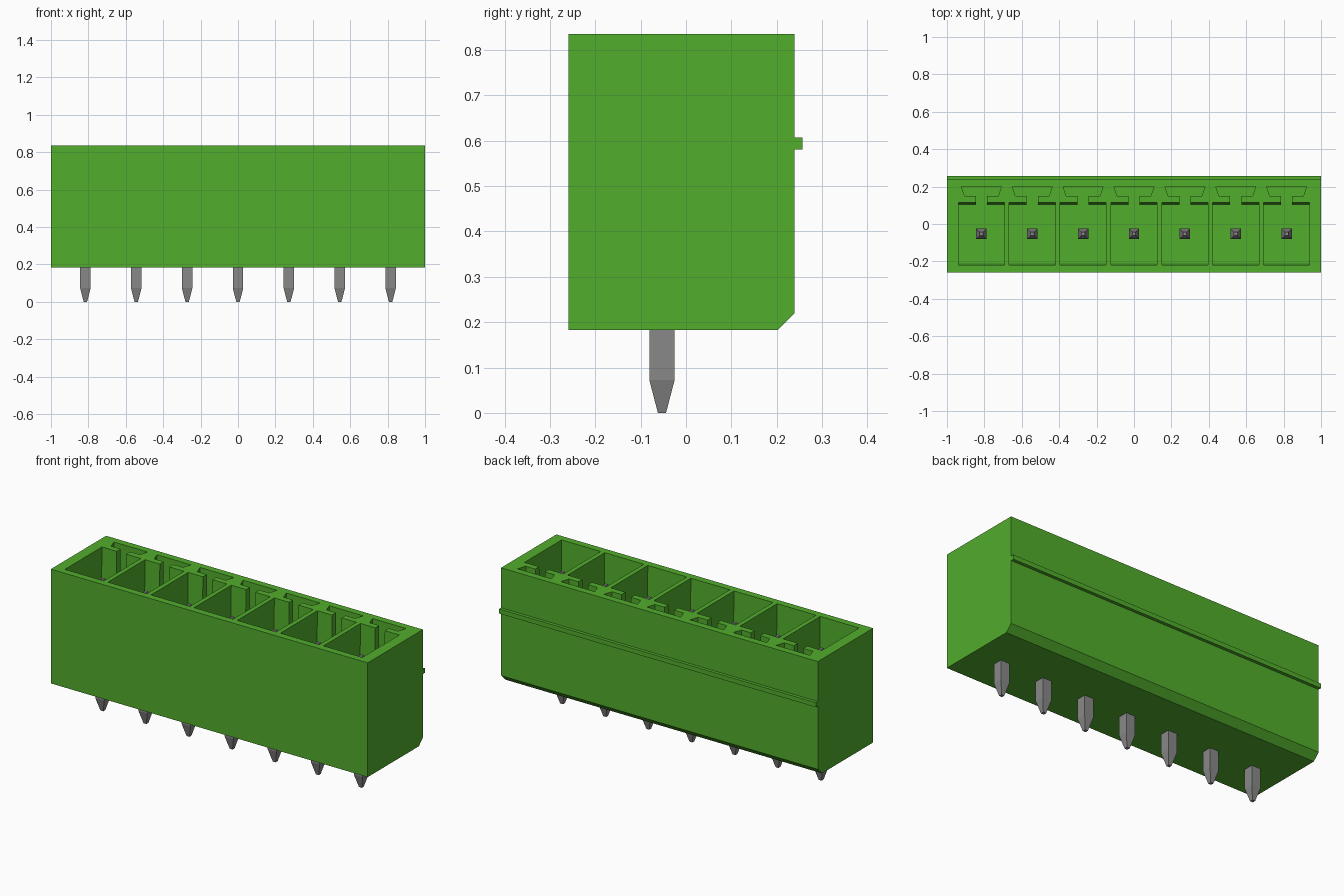
import bpy, bmesh

old = bpy.data.objects.get("Cube")
if old:
    bpy.data.objects.remove(old)

COUNT, PITCH = 7, 0.272
BOTTOM, TOP, FLOOR = 0.183, 0.835, 0.35
PIN_Y = -0.053


def material(name, rgb):
    m = bpy.data.materials.new(name)
    m.use_nodes = True
    m.diffuse_color = (*rgb, 1)
    m.node_tree.nodes["Principled BSDF"].inputs["Base Color"].default_value = (*rgb, 1)
    return m


green = material("green plastic", (0.084, 0.418, 0.026))
grey = material("grey metal", (0.25, 0.25, 0.25))


def loft(name, loops, mat):
    """Closed solid through a stack of matching loops."""
    bm = bmesh.new()
    rings = [[bm.verts.new(p) for p in loop] for loop in loops]
    n = len(rings[0])
    for a, b in zip(rings, rings[1:]):
        for i in range(n):
            j = (i + 1) % n
            bm.faces.new((a[i], a[j], b[j], b[i]))
    bm.faces.new(rings[0][::-1])
    bm.faces.new(rings[-1])
    bmesh.ops.recalc_face_normals(bm, faces=bm.faces)
    mesh = bpy.data.meshes.new(name)
    bm.to_mesh(mesh)
    bm.free()
    mesh.materials.append(mat)
    ob = bpy.data.objects.new(name, mesh)
    bpy.context.scene.collection.objects.link(ob)
    return ob


# Housing: side profile with chamfered rear foot and rear rib
side = [(-0.259, BOTTOM), (0.202, BOTTOM), (0.239, 0.22), (0.239, 0.581),
        (0.257, 0.581), (0.257, 0.607), (0.239, 0.607), (0.239, TOP), (-0.259, TOP)]
housing = loft("housing", [[(x, y, z) for y, z in side] for x in (-1, 1)], green)


# Socket outline: rectangular pocket joined by a neck to a trapezoid keyway
def socket_outline(cx, z, draft):
    half = [(0.123, -0.22 + draft), (0.123, 0.115 - draft), (0.03, 0.115 - draft),
            (0.03, 0.15), (0.09, 0.15), (0.107, 0.2)]
    return ([(cx + x, y, z) for x, y in half]
            + [(cx - x, y, z) for x, y in reversed(half)])


# Square pin pointed at both ends
def pin_ring(cx, z, r):
    return [(cx + sx * r, PIN_Y + sy * r, z)
            for sx, sy in ((-1, -1), (1, -1), (1, 1), (-1, 1))]


for i in range(COUNT):
    cx = (i - (COUNT - 1) / 2) * PITCH
    cutter = loft(f"socket_cutter_{i + 1}",
                  [socket_outline(cx, FLOOR, 0.01),
                   socket_outline(cx, TOP, 0),
                   socket_outline(cx, TOP + 0.1, 0)], green)
    cutter.hide_render = True
    cutter.hide_viewport = True
    cut = housing.modifiers.new(f"socket_{i + 1}", "BOOLEAN")
    cut.operation = "DIFFERENCE"
    cut.solver = "EXACT"
    cut.object = cutter
    loft(f"pin_{i + 1}",
         [pin_ring(cx, z, r) for z, r in
          ((0, 0.009), (0.073, 0.028), (0.68, 0.028), (0.75, 0.009))], grey)

# Bake the sockets and drop the cutters
bpy.context.view_layer.update()
graph = bpy.context.evaluated_depsgraph_get()
baked = bpy.data.meshes.new_from_object(housing.evaluated_get(graph))
housing.modifiers.clear()
housing.data = baked
for ob in list(bpy.data.objects):
    if ob.name.startswith("socket_cutter"):
        bpy.data.objects.remove(ob)
